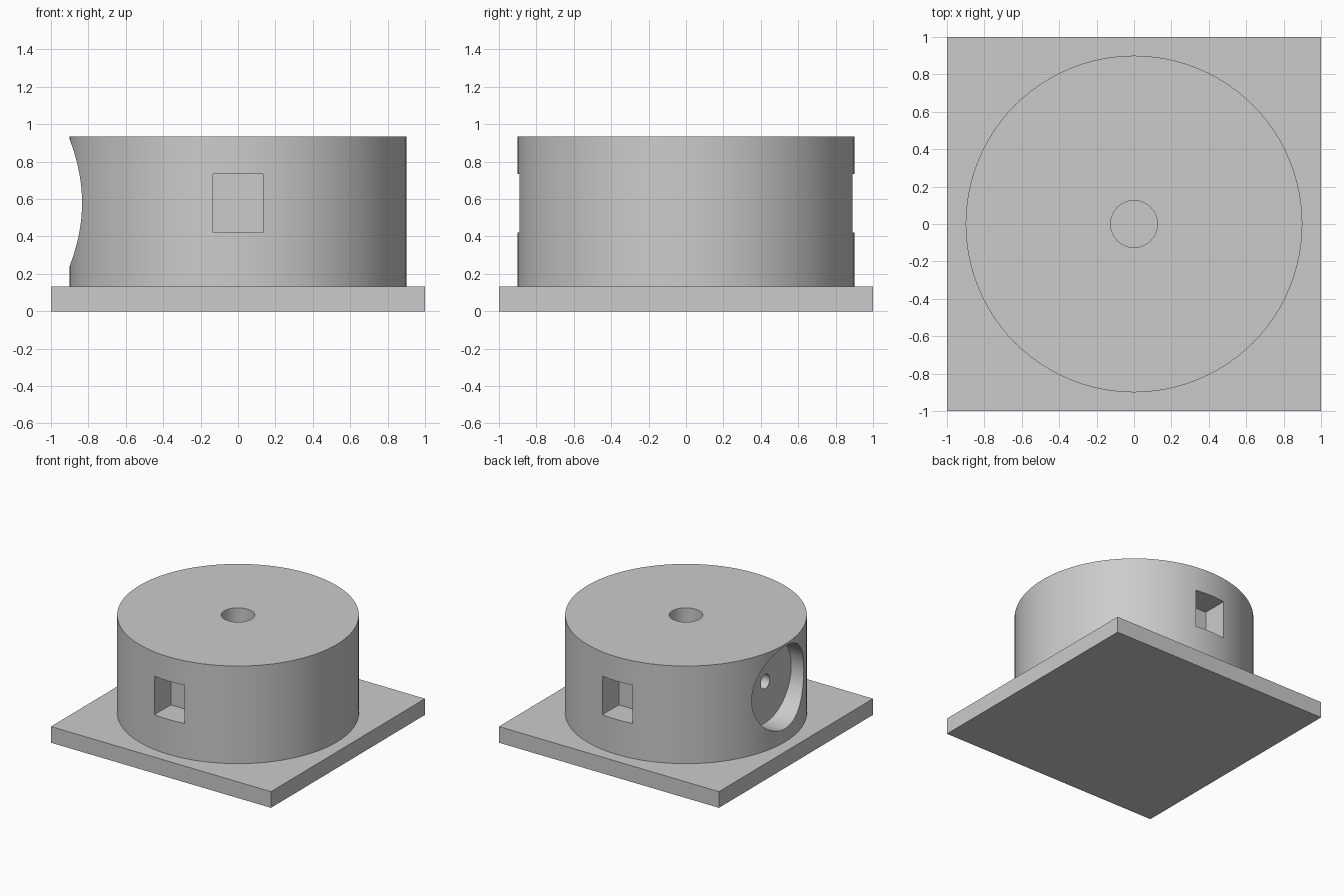
import bpy
from math import pi, radians

cube = bpy.data.objects.get("Cube")
if cube:
    bpy.data.objects.remove(cube, do_unlink=True)

grey = bpy.data.materials.new("plain grey")
grey.use_nodes = True
colour = (0.6, 0.6, 0.6, 1)
grey.diffuse_color = colour
grey.node_tree.nodes["Principled BSDF"].inputs["Base Color"].default_value = colour


def box(name, lo, hi):
    """Axis-aligned block between two corners."""
    centre = [(a + b) / 2 for a, b in zip(lo, hi)]
    bpy.ops.mesh.primitive_cube_add(size=1, location=centre)
    ob = bpy.context.object
    ob.name = name
    ob.scale = [b - a for a, b in zip(lo, hi)]
    bpy.ops.object.transform_apply(location=False, rotation=False, scale=True)
    ob.data.materials.append(grey)
    return ob


def cylinder(name, radius, start, end, axis="z", height=0, sides=96):
    """Round bar along z, or along x at the given height."""
    mid = (start + end) / 2
    along_x = axis == "x"
    bpy.ops.mesh.primitive_cylinder_add(
        vertices=sides, radius=radius, depth=end - start,
        location=(mid, 0, height) if along_x else (0, 0, mid),
        rotation=(0, pi / 2, 0) if along_x else (0, 0, 0))
    ob = bpy.context.object
    ob.name = name
    ob.data.materials.append(grey)
    return ob


def cut(target, cutter):
    """Subtract the cutter and discard it."""
    mod = target.modifiers.new(cutter.name, "BOOLEAN")
    mod.operation = "DIFFERENCE"
    mod.solver = "EXACT"
    mod.object = cutter
    bpy.context.view_layer.objects.active = target
    bpy.ops.object.modifier_apply(modifier=mod.name)
    bpy.data.objects.remove(cutter, do_unlink=True)


PLATE_TOP, DRUM_TOP, BORE_Z = 0.133, 0.935, 0.58

# Square base plate and round drum sunk slightly into it
box("base_plate", (-1, -1, 0), (1, 1, PLATE_TOP))
drum = cylinder("drum", 0.9, 0.1, DRUM_TOP)

# Rectangular pockets at front and back
for side in (-1, 1):
    ys = sorted((side * 0.68, side * 1.1))
    cut(drum, box("pocket_cutter", (-0.135, ys[0], 0.42), (0.135, ys[1], 0.735)))

# Large round recess with a small hole in its floor
cut(drum, cylinder("recess_cutter", 0.338, -1.1, -0.72, "x", BORE_Z))
cut(drum, cylinder("small_hole_cutter", 0.058, -0.8, -0.2, "x", BORE_Z, 48))

# Central shaft hole from the top
cut(drum, cylinder("shaft_hole_cutter", 0.125, PLATE_TOP, 1.1, sides=64))

# Smooth round walls, sharp rims
bpy.ops.object.select_all(action="DESELECT")
drum.select_set(True)
bpy.context.view_layer.objects.active = drum
bpy.ops.object.shade_smooth_by_angle(angle=radians(30))
